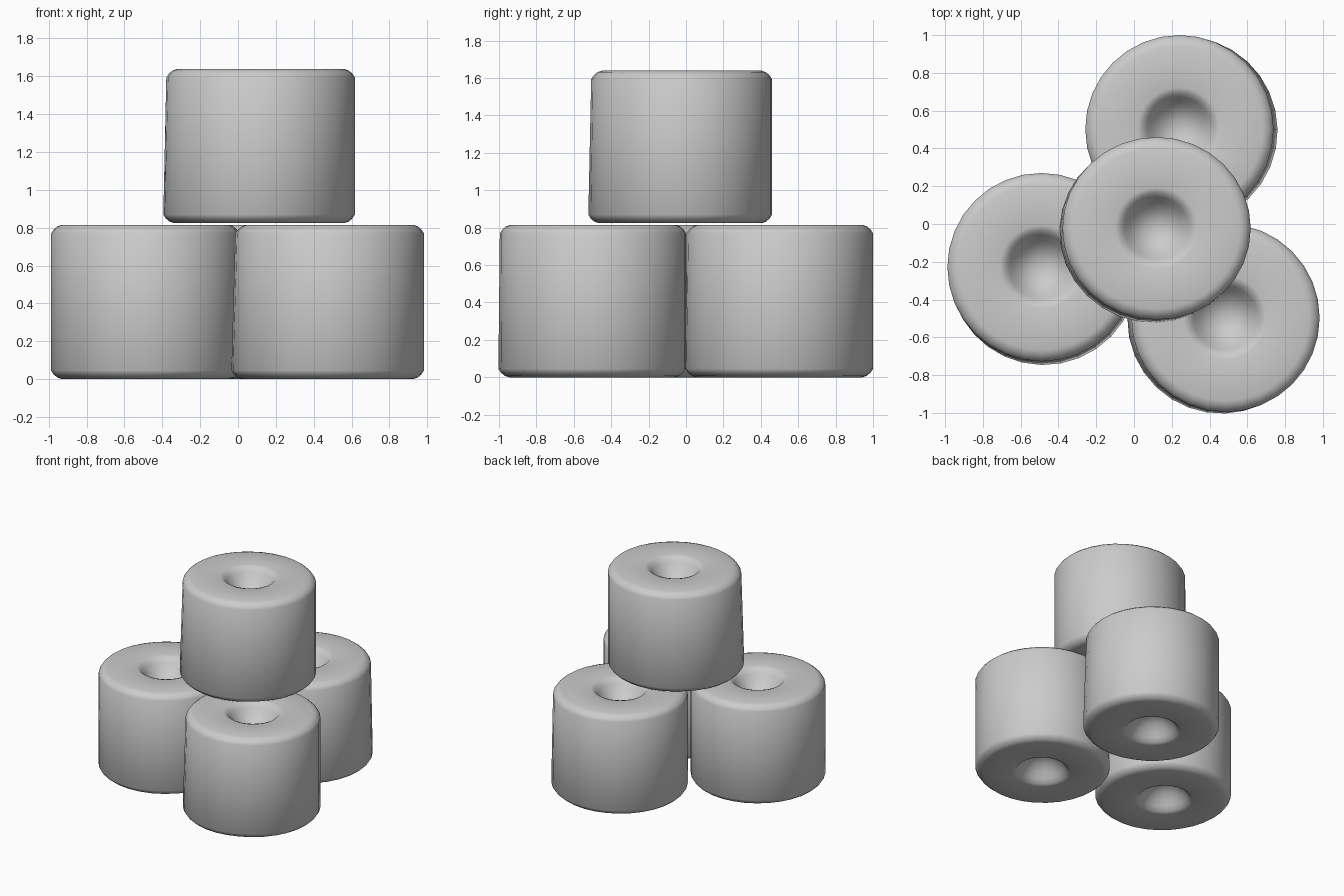
import bpy, bmesh, math

if "Cube" in bpy.data.objects:
    bpy.data.objects.remove(bpy.data.objects["Cube"])

N = 32
H = 0.815
# half profile (radius, z): dimple, flat end, chamfered rim, wall, mirrored underneath
END = [(0.05, -0.145), (0.10, -0.12), (0.14, -0.08), (0.17, -0.04), (0.195, -0.008),
       (0.22, 0), (0.44, 0), (0.465, -0.008), (0.485, -0.025), (0.498, -0.045)]
PROFILE = [(r, H + z) for r, z in END] + [(r, -z) for r, z in reversed(END)]


def roll(name, x, y, z, lean, sy=1.0):
    """Soft cylinder with a dimple in each end; the foot spreads towards angle lean."""
    bm = bmesh.new()
    rings = []
    for r, h in PROFILE:
        t = (1 - h / H) * r / 0.5            # wall slants on one side only
        ring = []
        for i in range(N):
            a = 2 * math.pi * i / N
            k = r + 0.025 * t * max(0, math.cos(a - lean))
            ring.append(bm.verts.new((k * math.cos(a), k * math.sin(a) * sy, h)))
        rings.append(ring)
    for a, b in zip(rings, rings[1:]):
        for i in range(N):
            j = (i + 1) % N
            bm.faces.new((a[i], b[i], b[j], a[j]))
    # dimple floors
    for ring, h in ((rings[0], H - 0.15), (rings[-1], 0.15)):
        c = bm.verts.new((0, 0, h))
        for i in range(N):
            bm.faces.new((ring[i], ring[(i + 1) % N], c))
    bmesh.ops.recalc_face_normals(bm, faces=bm.faces)
    me = bpy.data.meshes.new(name)
    bm.to_mesh(me)
    bm.free()
    for p in me.polygons:
        p.use_smooth = True
    ob = bpy.data.objects.new(name, me)
    ob.location = (x, y, z)
    bpy.context.collection.objects.link(ob)


# three rolls on the ground, one stacked on top
roll("left_roll", -0.49, -0.228, 0, math.radians(-60))
roll("right_roll", 0.485, -0.497, 0, math.radians(200))
roll("back_roll", 0.24, 0.502, 0, math.radians(-20))
roll("top_roll", 0.12, -0.023, 0.824, math.radians(225), 0.97)
